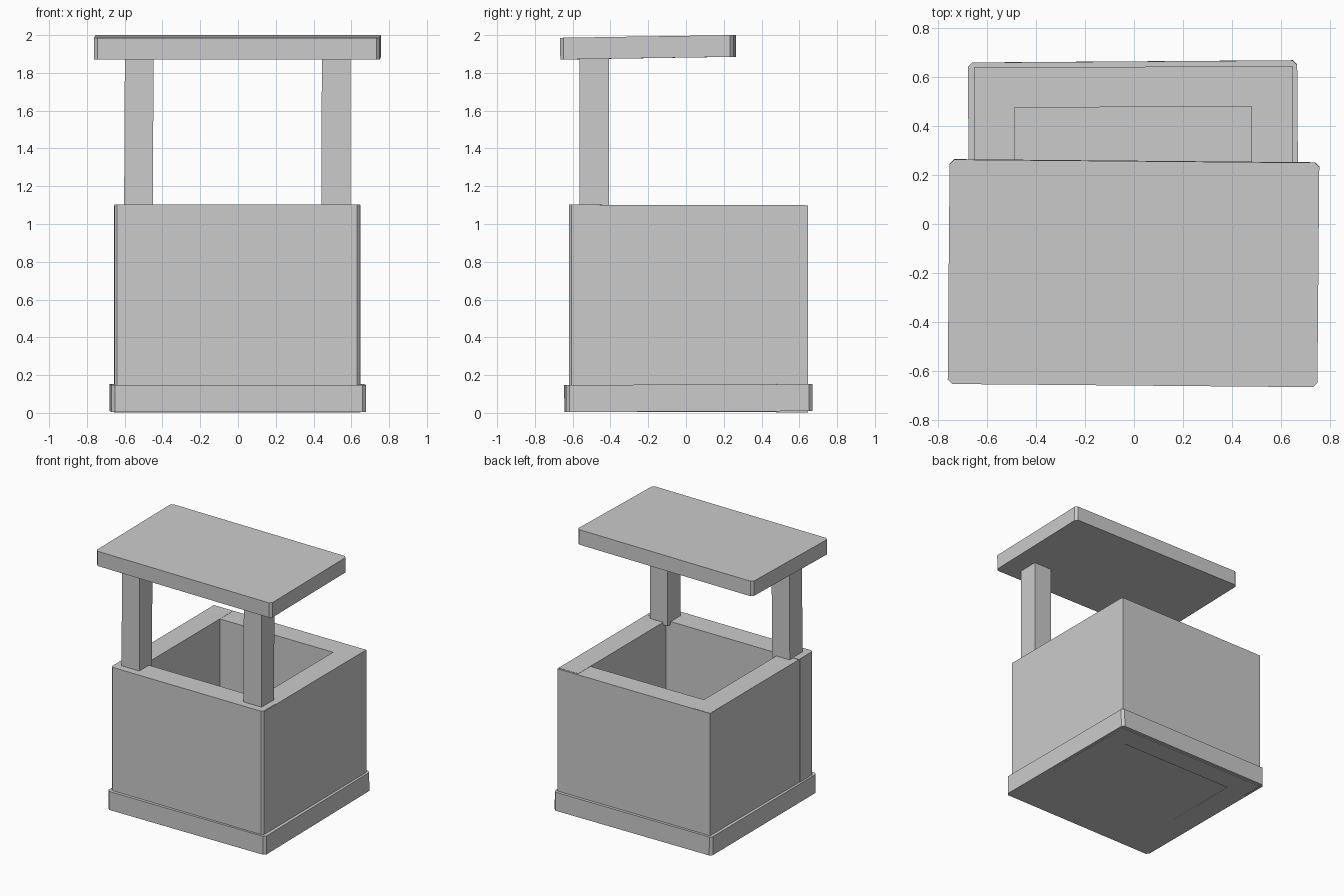
import bpy, bmesh
from math import radians
from mathutils import Vector, Euler

if "Cube" in bpy.data.objects:
    bpy.data.objects.remove(bpy.data.objects["Cube"])


def board(name, lo, hi, rot=(0, 0, 0), chamfer=0.0):
    """Box between two corners, chamfered upright edges, slightly crooked."""
    lo, hi = Vector(lo), Vector(hi)
    size = hi - lo
    bm = bmesh.new()
    bmesh.ops.create_cube(bm, size=1)
    bmesh.ops.scale(bm, vec=size, verts=bm.verts)
    if chamfer:
        upright = [e for e in bm.edges
                   if abs(e.verts[0].co.z - e.verts[1].co.z) > size.z * 0.5]
        bmesh.ops.bevel(bm, geom=upright, offset=chamfer, segments=1,
                        affect='EDGES')
    mesh = bpy.data.meshes.new(name)
    bm.to_mesh(mesh)
    bm.free()
    obj = bpy.data.objects.new(name, mesh)
    obj.location = (lo + hi) / 2
    obj.rotation_euler = Euler([radians(a) for a in rot])
    bpy.context.collection.objects.link(obj)
    return obj


# Base slab
board("base", (-0.675, -0.64, 0.007), (0.672, 0.665, 0.15), (0.2, 0, 0.4), 0.018)

# Four overlapping walls around the open well
board("front_wall", (-0.655, -0.62, 0.006), (0.645, -0.445, 1.102), chamfer=0.014)
board("back_wall", (-0.655, 0.478, 0.002), (0.648, 0.643, 1.098), (0, 0, 0.2))
board("left_wall", (-0.653, -0.60, 0.006), (-0.488, 0.635, 1.099))
board("right_wall", (0.481, -0.60, 0.006), (0.649, 0.632, 1.100))

# Two posts standing on the front wall
board("left_post", (-0.601, -0.563, 1.08), (-0.449, -0.408, 1.885), (0, 0.3, 0))
board("right_post", (0.443, -0.563, 1.08), (0.596, -0.408, 1.885), (0, 0.1, 0))

# Roof slab, tilted slightly up toward the back
board("roof", (-0.758, -0.66, 1.878), (0.754, 0.258, 1.993), (0.9, 0, -0.5), 0.018)
